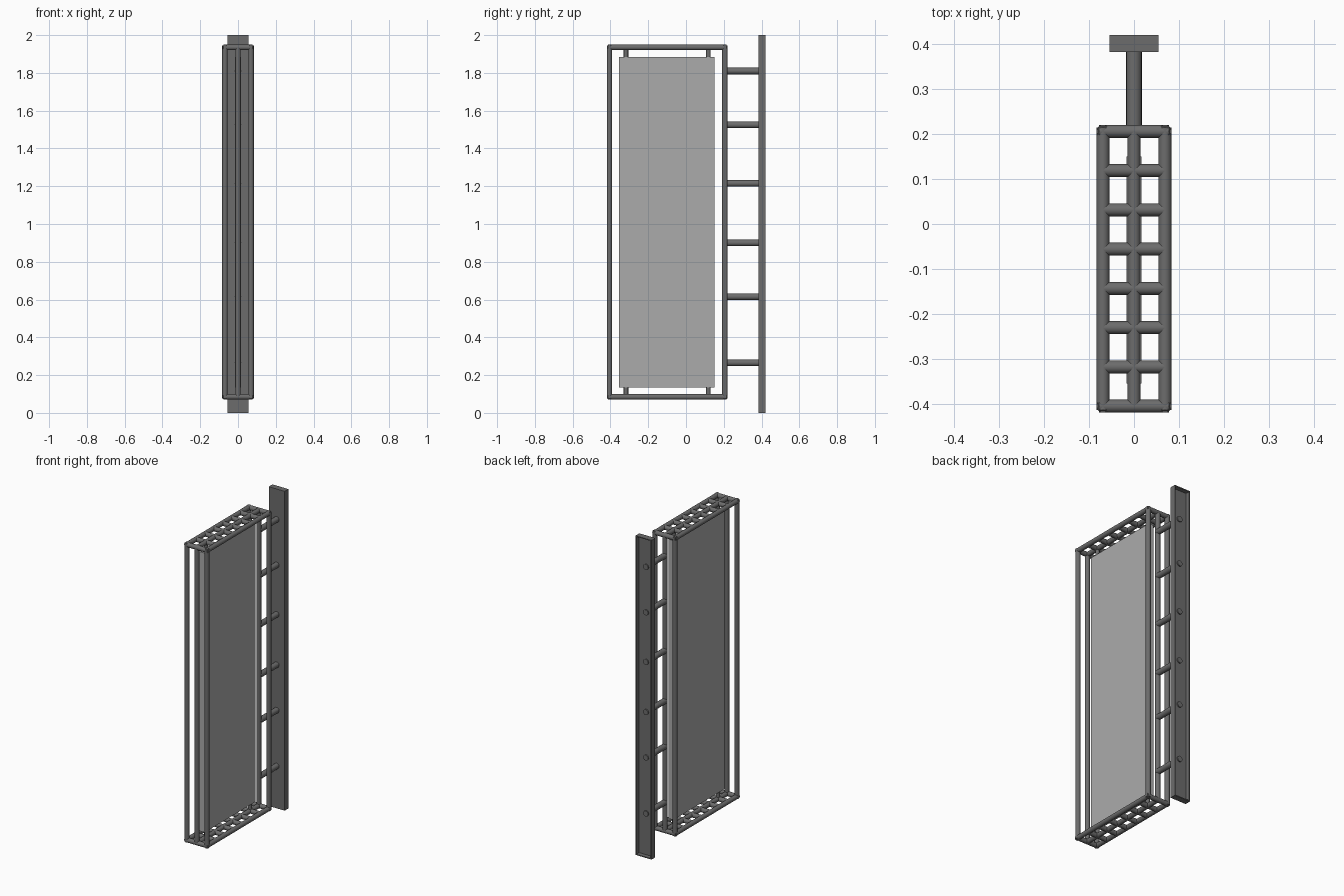
import bpy
import bmesh
from mathutils import Vector

cube = bpy.data.objects.get("Cube")
if cube:
    bpy.data.objects.remove(cube, do_unlink=True)


def make_material(name, colour):
    mat = bpy.data.materials.new(name)
    mat.use_nodes = True
    mat.diffuse_color = colour
    mat.node_tree.nodes["Principled BSDF"].inputs["Base Color"].default_value = colour
    return mat


DARK = make_material("dark grey metal", (0.15, 0.15, 0.15, 1))
LIGHT = make_material("light grey panel", (0.41, 0.41, 0.41, 1))


def finish(bm, name, mat, smooth=False):
    mesh = bpy.data.meshes.new(name)
    bm.to_mesh(mesh)
    bm.free()
    mesh.materials.append(mat)
    obj = bpy.data.objects.new(name, mesh)
    bpy.context.collection.objects.link(obj)
    if smooth:
        bpy.ops.object.select_all(action="DESELECT")
        obj.select_set(True)
        bpy.context.view_layer.objects.active = obj
        bpy.ops.object.shade_smooth_by_angle()
    return obj


def add_rod(bm, start, end, radius, extend=0.0):
    """Round bar between two points, optionally lengthened at both ends."""
    a, b = Vector(start), Vector(end)
    axis = b - a
    made = bmesh.ops.create_cone(bm, cap_ends=True, segments=16, radius1=radius,
                                 radius2=radius, depth=axis.length + 2 * extend)
    turn = Vector((0, 0, 1)).rotation_difference(axis).to_matrix()
    bmesh.ops.rotate(bm, verts=made["verts"], matrix=turn)
    bmesh.ops.translate(bm, verts=made["verts"], vec=(a + b) / 2)


def add_box(bm, low, high):
    low, high = Vector(low), Vector(high)
    made = bmesh.ops.create_cube(bm)
    bmesh.ops.scale(bm, verts=made["verts"], vec=high - low)
    bmesh.ops.translate(bm, verts=made["verts"], vec=(low + high) / 2)


BAR, JOIN = 0.0145, 0.009
FRONT, BACK = -0.405, 0.206
LOW, HIGH = 0.085, 1.935
SIDE = 0.069
columns = (-SIDE, 0, SIDE)
rows = [FRONT + (BACK - FRONT) * i / 7 for i in range(8)]

# Upright bars at the front and back of the cage
bm = bmesh.new()
for x in columns:
    for y in (FRONT, BACK):
        add_rod(bm, (x, y, LOW), (x, y, HIGH), BAR, JOIN if x else 0)
finish(bm, "frame_uprights", DARK, True)

# Matching grilles at the top and bottom
for name, z in (("bottom_grille", LOW), ("top_grille", HIGH)):
    bm = bmesh.new()
    for x in columns:
        add_rod(bm, (x, FRONT, z), (x, BACK, z), BAR, JOIN if x else 0)
    for y in rows:
        end = JOIN if y in (rows[0], rows[-1]) else 0
        add_rod(bm, (-SIDE, y, z), (SIDE, y, z), BAR, end)
    finish(bm, name, DARK, True)

# Display panel hung in the middle of the cage
bm = bmesh.new()
add_box(bm, (-0.017, -0.355, 0.135), (0.017, 0.15, 1.885))
finish(bm, "panel", LIGHT)

# Short pins holding the panel to the grilles
bm = bmesh.new()
for y in (rows[1], rows[-2]):
    add_rod(bm, (0, y, LOW), (0, y, 0.14), 0.012)
    add_rod(bm, (0, y, 1.88), (0, y, HIGH), 0.012)
finish(bm, "panel_pins", DARK, True)

# Mounting rail: a shallow tray open towards the back
bm = bmesh.new()
add_box(bm, (-0.055, 0.383, 0), (0.055, 0.42, 2))
bm.normal_update()
rear = max(bm.faces, key=lambda f: f.calc_center_median().y)
bmesh.ops.inset_region(bm, faces=[rear], thickness=0.008)
walls = bmesh.ops.extrude_face_region(bm, geom=[rear])
floor = [v for v in walls["geom"] if isinstance(v, bmesh.types.BMVert)]
bmesh.ops.translate(bm, verts=floor, vec=(0, -0.027, 0))
if rear.is_valid:
    bmesh.ops.delete(bm, geom=[rear], context="FACES_ONLY")
bmesh.ops.recalc_face_normals(bm, faces=bm.faces)
finish(bm, "mounting_rail", DARK)

# Arms joining the cage to the rail, their ends showing through it
bm = bmesh.new()
for z in (0.265, 0.615, 0.9, 1.215, 1.525, 1.81):
    add_rod(bm, (0, BACK, z), (0, 0.4, z), 0.0175)
finish(bm, "support_arms", DARK, True)
